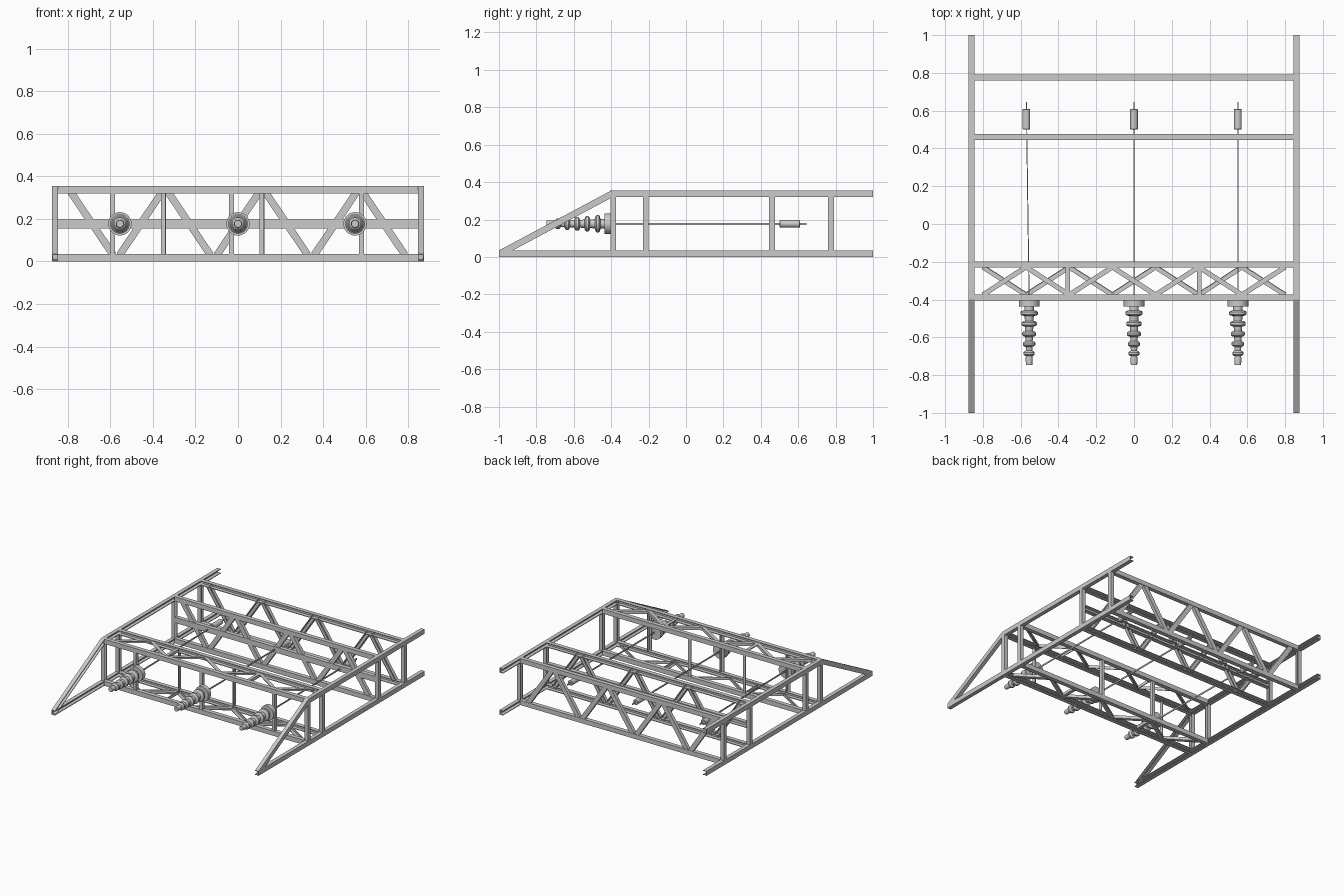
import bpy, math
from mathutils import Vector as V

if "Cube" in bpy.data.objects:
    bpy.data.objects.remove(bpy.data.objects["Cube"])

X, Y, Z = V((1, 0, 0)), V((0, 1, 0)), V((0, 0, 1))


def mesh_object(name, verts, faces, smooth=False):
    me = bpy.data.meshes.new(name)
    me.from_pydata(verts, [], faces)
    me.update()
    ob = bpy.data.objects.new(name, me)
    bpy.context.collection.objects.link(ob)
    if smooth:
        bpy.ops.object.select_all(action='DESELECT')
        ob.select_set(True)
        bpy.context.view_layer.objects.active = ob
        bpy.ops.object.shade_smooth_by_angle(angle=math.radians(40))
    return ob


def bar(name, p, q, u, v, wu=0.03, wv=0.03, kind="channel", t=0.005):
    """Steel section from p to q. Channel: web on +u side. Angle: flanges on +u and +v."""
    p, q, u, v = V(p), V(q), V(u), V(v)
    d = (q - p).normalized()
    u = (u - d * u.dot(d)).normalized()
    v = (v - d * v.dot(d) - u * v.dot(u)).normalized()
    a, b = wu / 2, wv / 2
    sec = {
        "channel": [(a, b), (-a, b), (-a, b - t), (a - t, b - t),
                    (a - t, t - b), (-a, t - b), (-a, -b), (a, -b)],
        "angle": [(a, b), (-a, b), (-a, b - t), (a - t, b - t), (a - t, -b), (a, -b)],
        "flat": [(a, b), (-a, b), (-a, -b), (a, -b)],
    }[kind]
    if u.cross(v).dot(d) < 0:
        sec.reverse()
    verts = [e + u * x + v * y for e in (p, q) for x, y in sec]
    n = len(sec)
    faces = [(i, (i + 1) % n, (i + 1) % n + n, i + n) for i in range(n)]
    faces += [tuple(reversed(range(n))), tuple(range(n, 2 * n))]
    return mesh_object(name, verts, faces)


def lathe(name, profile, x, z, seg=24):
    """Revolve (y, radius) points about a line parallel to y."""
    verts, faces = [], []
    for y, r in profile:
        for k in range(seg):
            a = 2 * math.pi * k / seg
            verts.append((x + r * math.sin(a), y, z + r * math.cos(a)))
    for i in range(len(profile) - 1):
        for k in range(seg):
            j = (k + 1) % seg
            faces.append((i * seg + k, i * seg + j, (i + 1) * seg + j, (i + 1) * seg + k))
    faces.append(tuple(reversed(range(seg))))
    faces.append(tuple(range(len(verts) - seg, len(verts))))
    return mesh_object(name, verts, faces, True)


LOW, HIGH, MID, H = 0.0175, 0.3375, 0.177, 0.035
# cross frames: y position and outward side
FRAMES = [(-0.39, -1), (-0.215, 1), (0.46, -1), (0.775, 1)]

# side frames: rails, sloping nose and posts
for s, side in ((-1, "left"), (1, "right")):
    x = 0.86 * s
    bar(side + "_bottom_rail", (x, -1, LOW), (x, 1, LOW), X * s, Z, 0.03, H)
    bar(side + "_top_rail", (x, -0.4, HIGH), (x, 1, HIGH), X * s, Z, 0.03, H)
    slope = V((0, 0.6, 0.32)).normalized()
    inward = V((0, slope.z, -slope.y)) * H / 2
    bar(side + "_sloping_nose", V((x, -1, 0.035)) + inward,
        V((x, -0.4, 0.355)) + inward, X * s, inward, 0.03, H)
    for y, f in FRAMES:
        bar(side + "_post", (x, y, H), (x, y, 0.32), X * s, Y)

# cross beams
for y, f in FRAMES:
    for z, level in ((LOW, "bottom"), (HIGH, "top")):
        bar(level + "_cross_beam", (-0.846, y, z), (0.846, y, z), Y * f, Z, 0.032, H)
bar("middle_cross_beam", (-0.846, 0.46, MID), (0.846, 0.46, MID), -Y, Z, 0.032, 0.042)

# zigzag bracing: seven bays
nodes = [-0.8 + 1.6 * i / 7 for i in range(8)]
for i in range(7):
    a, b = nodes[i], nodes[i + 1]
    ends = (0.325, 0.03) if i % 2 == 0 else (0.03, 0.325)
    for y, f in FRAMES[2:]:
        bar("rear_diagonal", (a + 0.015, y, ends[0]), (b - 0.015, y, ends[1]),
            Y * f, X, 0.026, 0.034)
    for z, phase in ((LOW, 0), (HIGH, 1)):
        ya, yb = (-0.375, -0.228) if (i + phase) % 2 else (-0.228, -0.375)
        bar("lattice_diagonal", (a, ya, z), (b, yb, z), Z * (1 if phase else -1), Y,
            0.022, 0.026, "angle")

# lattice struts and uprights
for x in (-0.35, 0.345):
    for z, d in ((LOW, -1), (HIGH, 1)):
        bar("lattice_strut", (x, -0.375, z), (x, -0.228, z), Z * d, X, 0.022, 0.024, "angle")
for x in (-0.59, -0.03, 0.58):
    bar("front_upright", (x, -0.39, 0.03), (x, -0.39, 0.325), -Y, X, 0.026, 0.024, "angle")
for x in (-0.35, 0.112):
    bar("inner_upright", (x, -0.215, 0.03), (x, -0.215, 0.325), Y, X, 0.026, 0.024, "angle")

# ribbed insulators, with pull rods and weights behind
shape = [(-0.746, 0.017), (-0.712, 0.019)]
for y, r in ((-0.685, 0.029), (-0.635, 0.033), (-0.582, 0.037), (-0.528, 0.041), (-0.472, 0.046)):
    core = r * 0.5 + 0.002
    shape += [(y - 0.015, core), (y - 0.012, r - 0.006), (y - 0.006, r),
              (y + 0.006, r), (y + 0.012, r - 0.006), (y + 0.015, core)]
shape += [(-0.437, 0.025), (-0.437, 0.055), (-0.403, 0.055)]
for xf, xb in ((-0.555, -0.57), (0, 0), (0.55, 0.55)):
    lathe("insulator", shape, xf, MID, 32)
    bar("pull_rod", (xf, -0.41, MID), (xb, 0.645, MID), X, Z, 0.005, 0.011, "flat")
    lathe("rod_weight", [(0.5, 0.017), (0.503, 0.02), (0.607, 0.02), (0.61, 0.017)], xb, MID)
